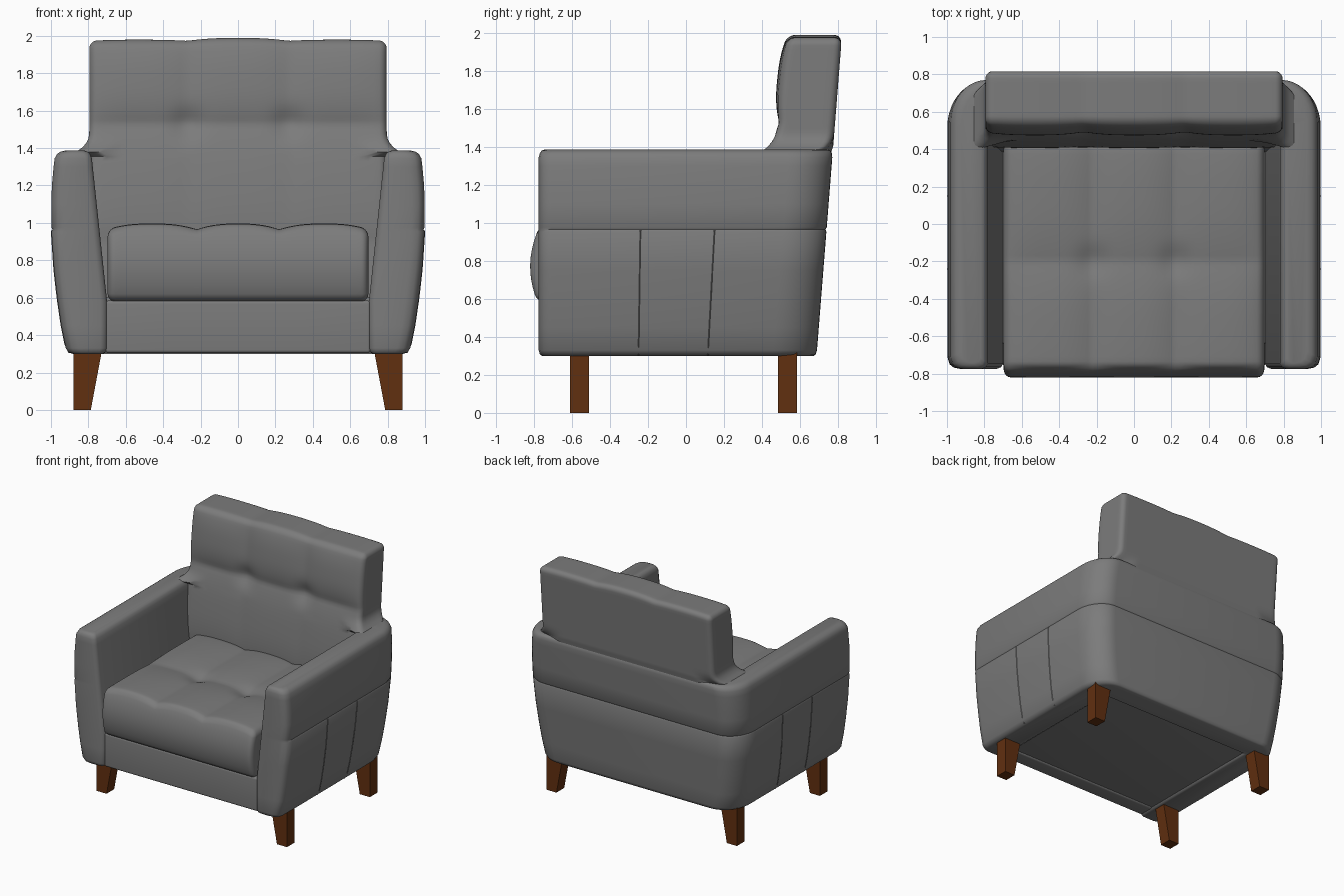
import bpy, bmesh, math

if "Cube" in bpy.data.objects:
    bpy.data.objects.remove(bpy.data.objects["Cube"])


def material(name, rgb):
    m = bpy.data.materials.new(name)
    m.diffuse_color = (*rgb, 1)
    m.use_nodes = True
    m.node_tree.nodes["Principled BSDF"].inputs["Base Color"].default_value = m.diffuse_color
    return m


GREY = material("grey leather", (0.2, 0.2, 0.2))
WOOD = material("brown wood", (0.12, 0.029, 0.005))


def finish(name, bm, mat, angle=45):
    bmesh.ops.recalc_face_normals(bm, faces=bm.faces)
    me = bpy.data.meshes.new(name)
    bm.to_mesh(me)
    bm.free()
    ob = bpy.data.objects.new(name, me)
    bpy.context.collection.objects.link(ob)
    me.materials.append(mat)
    bpy.ops.object.select_all(action='DESELECT')
    ob.select_set(True)
    bpy.context.view_layer.objects.active = ob
    bpy.ops.object.shade_smooth_by_angle(angle=math.radians(angle))
    return ob


def clamp(v, a=0.0, b=1.0):
    return max(a, min(b, v))


def lerp(points, x):
    for (a, fa), (b, fb) in zip(points, points[1:]):
        if x <= b:
            return fa + (fb - fa) * clamp((x - a) / (b - a))
    return points[-1][1]


def loft(name, rings, mat, angle=45):
    bm = bmesh.new()
    rows = [[bm.verts.new(p) for p in ring] for ring in rings]
    n = len(rows[0])
    for a, b in zip(rows, rows[1:]):
        for i in range(n):
            j = (i + 1) % n
            bm.faces.new((a[i], a[j], b[j], b[i]))
    bm.faces.new(rows[0][::-1])
    bm.faces.new(rows[-1])
    return finish(name, bm, mat, angle)


def axis(a, b, r, n):
    e = [r * (1 - math.cos(i * math.pi / 10)) for i in range(5)]
    mid = [a + r + (b - a - 2 * r) * i / n for i in range(n + 1)]
    return [a + x for x in e] + mid + [b - x for x in e[::-1]]


def pillow(name, ur, vr, r, nu, nv, lo, hi, place, mat, walls=8):
    """Block with rounded rim whose two faces are height fields lo and hi."""
    us, vs = axis(*ur, r, nu), axis(*vr, r, nv)
    bm = bmesh.new()

    def edge(x, rng):
        m = (rng[0] + rng[1]) / 2
        s = 1 if x > m else -1
        return s, clamp(1 - min(x - rng[0], rng[1] - x) / r), m

    def vert(u, v, t):
        su, qu, mu = edge(u, ur)
        sv, qv, mv = edge(v, vr)
        pu, pv = qu * math.sqrt(1 - qv * qv / 2), qv * math.sqrt(1 - qu * qu / 2)
        u2, v2 = u + su * (pu - qu) * r, v + sv * (pv - qv) * r
        drop = r * (1 - math.sqrt(max(0, 1 - pu * pu - pv * pv)))
        a, b = lo(u, v) + drop, hi(u, v) - drop
        return bm.verts.new(place(u2, v2, a + (b - a) * t))

    A, B = [[[vert(u, v, t) for v in vs] for u in us] for t in (0, 1)]
    I, J = len(us) - 1, len(vs) - 1
    for G in (A, B):
        for i in range(I):
            for j in range(J):
                bm.faces.new((G[i][j], G[i + 1][j], G[i + 1][j + 1], G[i][j + 1]))
    rim = ([(i, 0) for i in range(I)] + [(I, j) for j in range(J)]
           + [(i, J) for i in range(I, 0, -1)] + [(0, j) for j in range(J, 0, -1)])
    rings = [[A[i][j] for i, j in rim]]
    for k in range(1, walls):
        rings.append([vert(us[i], vs[j], k / walls) for i, j in rim])
    rings.append([B[i][j] for i, j in rim])
    for a, b in zip(rings, rings[1:]):
        for i in range(len(rim)):
            j = (i + 1) % len(rim)
            bm.faces.new((a[i], a[j], b[j], b[i]))
    return finish(name, bm, mat)


def puff(x, cuts):
    """0 at each cut, 1 halfway between neighbouring cuts."""
    for a, b in zip(cuts, cuts[1:]):
        if x <= b:
            return 1 - abs(clamp(2 * (x - a) / (b - a) - 1, -1, 1)) ** 2.5
    return 0


def rear(z):
    return 0.687 + 0.0794 * (z - 0.3)


# Arms and rear shell: one U-shaped plan lofted upwards, seam notch at z 0.965
WIDTH = [(0.3, 0.915), (0.45, 0.945), (0.6, 0.967), (0.75, 0.984), (0.96, 0.998),
         (1.1, 0.998), (1.2, 0.995), (1.3, 0.986), (1.385, 0.975)]


def u_plan(z, d, notch=0):
    w, i = lerp(WIDTH, z) - d - notch, 0.70 + 0.085 * clamp((z - 0.58) / 0.8) + d * 0.7
    f, y = -0.775 + d * 0.6, rear(z) - d * 0.5 - notch
    half = [(i, f + 0.03), (i + 0.01, f + 0.01), (i + 0.035, f),
            (w - 0.07, f), (w - 0.035, f + 0.007), (w - 0.012, f + 0.025), (w, f + 0.065)]
    for k in range(11):
        a = k * math.pi / 20
        half.append((w - 0.19 * (1 - math.cos(a)), y - 0.23 * (1 - math.sin(a))))
    pts = half + [(-x, yy) for x, yy in half[::-1]] + [(-i, 0.5), (i, 0.5)]
    return [(x, yy, z) for x, yy in pts]


levels = [(0.3, 0.03, 0), (0.308, 0.01, 0), (0.33, 0, 0), (0.45, 0, 0), (0.58, 0, 0),
          (0.75, 0, 0), (0.953, 0, 0), (0.965, 0, 0.006), (0.977, 0, 0), (1.1, 0, 0),
          (1.2, 0, 0), (1.3, 0, 0), (1.345, 0, 0), (1.368, 0.01, 0), (1.38, 0.025, 0),
          (1.386, 0.05, 0)]
loft("arms_and_rear_shell", [u_plan(*l) for l in levels], GREY)

# Tufted backrest
BACK_CUTS = [-0.79, -0.27, 0.27, 0.79]
FRONT = [(0.35, 0.36), (0.98, 0.42), (1.38, 0.47), (1.53, 0.49), (1.97, 0.54)]


def back_front(x, z):
    p = puff(x, BACK_CUTS)
    if z > 1.53:
        b = 0.035 * puff(z, [1.53, 1.99]) * (0.5 + 0.5 * p)
    else:
        b = 0.025 * puff(z, [0.9, 1.53]) * (0.75 + 0.25 * p)
    pinch = sum(math.exp(-((x - s * 0.27) ** 2 + (z - 1.53) ** 2) / 0.006) for s in (-1, 1))
    return lerp(FRONT, z) - b + 0.03 * pinch


def back_place(x, z, y):
    k = clamp((1.5 - z) / 0.12) ** 3 if z > 1.36 else 0   # flare onto the arms
    side = clamp((abs(x) - 0.6) / 0.19)
    top = clamp((z - 1.6) / 0.37)
    mid = 1.0 if abs(x) < 0.27 else 0.4
    return (x * (1 + 0.09 * k), y - 0.06 * k * side,
            z + 0.016 * mid * top * puff(x, BACK_CUTS))


pillow("backrest", (-0.795, 0.795), (0.35, 1.973), 0.04, 54, 64, back_front,
       lambda x, z: rear(z) - (0.006 if z < 1.38 else 0), back_place, GREY)

# Tufted seat cushion
SEAT_CUTS = [-0.7, -0.22, 0.22, 0.7]


def seat_top(x, y):
    p, q = puff(x, SEAT_CUTS), puff(y, [-0.95, -0.2, 0.55])
    pinch = sum(math.exp(-((x - s * 0.22) ** 2 + (y + 0.2) ** 2) / 0.006) for s in (-1, 1))
    return 0.957 + 0.014 * p + 0.018 * p * q + 0.008 * q - 0.025 * pinch


def seat_place(x, y, z):
    bulge = 0.045 * max(0, 1 - ((z - 0.77) / 0.2) ** 2)
    return x, y - bulge * clamp((-0.5 - y) / 0.27), z


pillow("seat_cushion", (-0.697, 0.697), (-0.775, 0.44), 0.04, 48, 40,
       lambda x, y: 0.58, seat_top, seat_place, GREY)

# Front rail and underside panel
pillow("front_rail", (-0.71, 0.71), (-0.755, -0.62), 0.018, 4, 2,
       lambda x, y: 0.303, lambda x, y: 0.585, lambda x, y, z: (x, y, z), GREY, 1)
pillow("underside_panel", (-0.72, 0.72), (-0.64, 0.6), 0.01, 2, 2,
       lambda x, y: 0.315, lambda x, y: 0.6, lambda x, y, z: (x, y, z), GREY, 1)


# Stitched seams on the outer sides
def seam(name, s, y0, y1):
    rings = []
    for k in range(15):
        z = 0.305 + 0.655 * k / 14
        y, x = y0 + (y1 - y0) * k / 14, lerp(WIDTH, z) - (0.012 if k == 0 else 0)
        rings.append([(s * (x - 0.004), y - 0.006, z), (s * (x + 0.003), y, z),
                      (s * (x - 0.004), y + 0.006, z)])
    loft(name, rings, GREY)


# Tapered legs, straight outside and sloped inside
def leg(name, s, y0, y1):
    rings = [[(s * a, y0, z), (s * 0.88, y0, z), (s * 0.88, y1, z), (s * a, y1, z)]
             for a, z in ((0.787, 0), (0.727, 0.32))]
    loft(name, rings, WOOD, 20)


for s, side in ((-1, "left"), (1, "right")):
    seam(side + "_front_seam", s, -0.25, -0.24)
    seam(side + "_rear_seam", s, 0.115, 0.15)
    leg(side + "_front_leg", s, -0.61, -0.51)
    leg(side + "_rear_leg", s, 0.483, 0.585)
